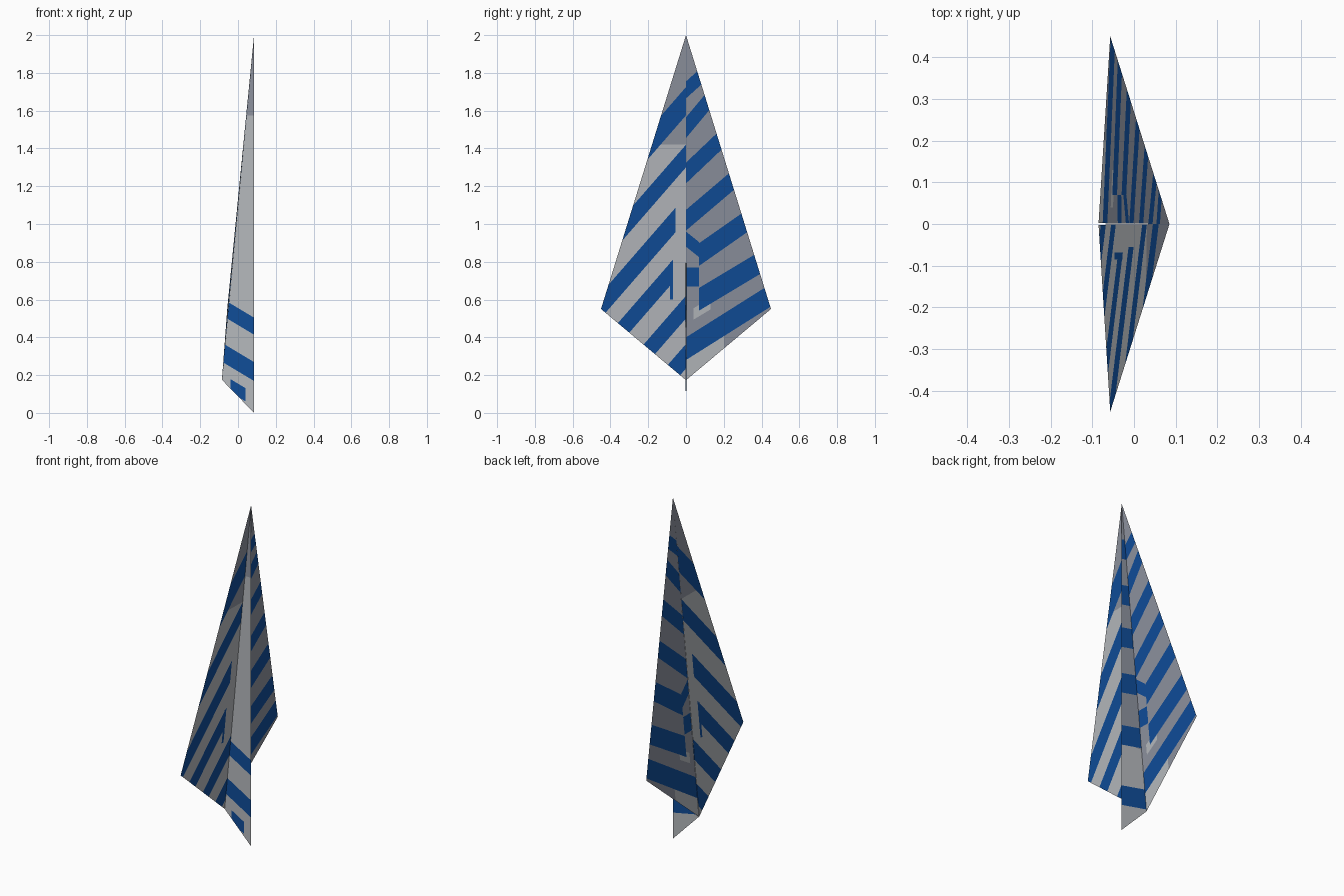
import bpy, bmesh
from mathutils import Vector

if "Cube" in bpy.data.objects:
    bpy.data.objects.remove(bpy.data.objects["Cube"])


def mat(name, rgb):
    m = bpy.data.materials.new(name)
    m.diffuse_color = (*rgb, 1)
    m.use_nodes = True
    m.node_tree.nodes["Principled BSDF"].inputs["Base Color"].default_value = m.diffuse_color
    return m


MATS = [mat("slate_grey", (0.27, 0.29, 0.345)),
        mat("light_grey", (0.47, 0.49, 0.515)),
        mat("blue", (0.005, 0.074, 0.32))]


def sheet(name, corners, axis, bands):
    """Flat paper panel, cut along its bands and coloured by them.
    band = (material, centre z, slope, half height, from, to), later bands win;
    slope and range run along the given axis (0 = x, 1 = y)."""
    bm = bmesh.new()
    bm.faces.new([bm.verts.new(c) for c in corners])

    def cut(co, no):
        bmesh.ops.bisect_plane(bm, geom=bm.verts[:] + bm.edges[:] + bm.faces[:],
                               dist=1e-5, plane_co=co, plane_no=no)

    for _, c, s, h, lo, hi in bands:
        across = Vector((0, 0, 1))
        across[axis] = -s
        for z in (c - h, c + h):
            cut(Vector((0, 0, z)), across.normalized())
        for a in (lo, hi):
            no = Vector((0, 0, 0))
            no[axis] = 1
            cut(no * a, no)
    for f in bm.faces:
        p = f.calc_center_median()
        for m, c, s, h, lo, hi in bands:
            a = p[axis]
            if lo < a < hi and abs(p.z - c - s * a) < h:
                f.material_index = m
    me = bpy.data.meshes.new(name)
    for m in MATS:
        me.materials.append(m)
    bm.to_mesh(me)
    bm.free()
    ob = bpy.data.objects.new(name, me)
    bpy.context.collection.objects.link(ob)


G = 0.002                       # half gap of the folded keel
nose, keel_tail = (0.085, 0, 2), (0.085, 0, 0)
LIGHT, BLUE = 1, 2

# Wing on the -y side: light below, steep blue stripes, plain strip by the fold
wing_a = [(LIGHT, 0.71, 0, 0.71, -1, 1),
          (BLUE, 0.30, 1.15, 0.065, -1, 1),
          (BLUE, 0.56, 1.15, 0.06, -1, 1),
          (BLUE, 0.83, 1.15, 0.06, -1, -0.068),
          (BLUE, 1.085, 1.15, 0.065, -1, -0.055),
          (BLUE, 1.36, 1.15, 0.06, -1, 1),
          (BLUE, 1.65, 1.15, 0.075, -1, 1),
          (BLUE, 0.70, 0, 0.1, -0.085, -0.068)]

# Wing on the +y side: dark with a light tail, stripes bending near the fold
wing_b = [(LIGHT, 0.15, 0.6, 0.19, -1, 0.2),
          (LIGHT, 0.50, 0.6, 0.03, 0.04, 0.13),
          (BLUE, 0.34, 0.63, 0.06, -1, 1),
          (BLUE, 0.56, 0.6, 0.06, 0.07, 1),
          (BLUE, 0.79, 0.7, 0.06, 0.07, 1),
          (BLUE, 0.72, 0, 0.05, -1, 0.07),
          (BLUE, 0.92, -0.8, 0.04, -1, 0.07),
          (BLUE, 1.02, 0.85, 0.055, -1, 1),
          (BLUE, 1.27, 0.95, 0.055, -1, 1),
          (BLUE, 1.51, 1.2, 0.055, -1, 1),
          (BLUE, 1.71, 0.9, 0.045, -1, 1)]

# Keel, -y face: three stripes at the tail
keel_a = [(LIGHT, 0.785, 0, 0.79, -1, 1),
          (BLUE, 0.51, -0.6, 0.045, -1, 1),
          (BLUE, 0.27, -0.6, 0.05, -1, 1),
          (BLUE, 0.12, -0.6, 0.035, -0.04, 0.04)]

# Keel, +y face: evenly spaced stripes
keel_b = [(LIGHT, 0.26, 0, 0.28, -1, 1)]
keel_b += [(BLUE, z, -0.2, 0.06, -1, 1) for z in (0.23, 0.6, 0.92, 1.2, 1.46, 1.74)]

for side, tag, wing, keel in ((-1, "front", wing_a, keel_a), (1, "back", wing_b, keel_b)):
    fold = (-0.085, side * G, 0.175)
    tip = (-0.057, side * 0.45, 0.55)
    sheet("wing_" + tag, [nose, tip, fold], 1, wing)
    sheet("keel_" + tag, [nose, fold, keel_tail], 0, keel)
